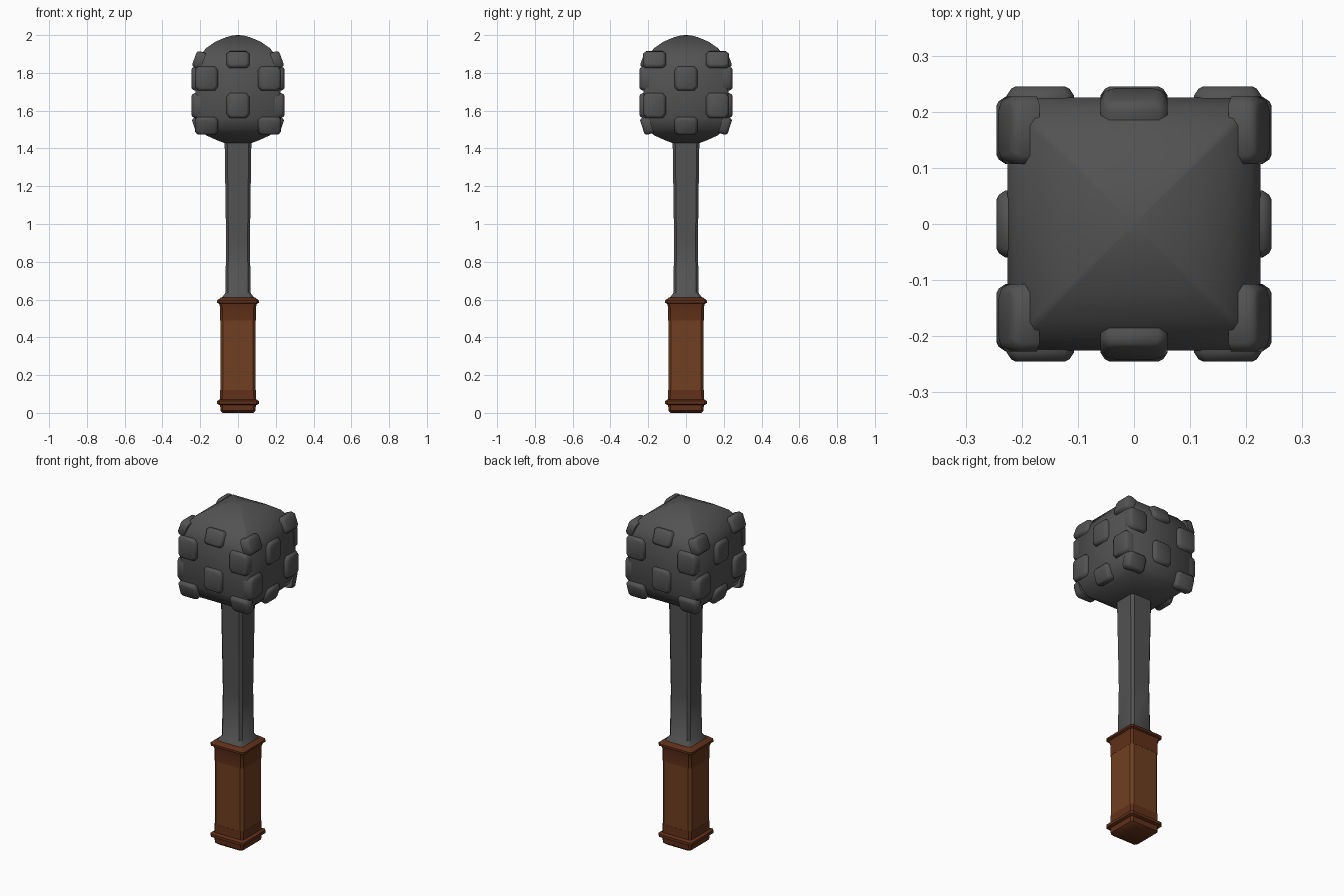
import bpy, bmesh, math
from mathutils import Matrix, Vector

if "Cube" in bpy.data.objects:
    bpy.data.objects.remove(bpy.data.objects["Cube"])


def material(name, rgb):
    m = bpy.data.materials.new(name)
    m.diffuse_color = (*rgb, 1)
    m.use_nodes = True
    m.node_tree.nodes["Principled BSDF"].inputs["Base Color"].default_value = m.diffuse_color
    return m


iron = material("dark_iron", (0.085, 0.085, 0.085))
leather = material("brown_grip", (0.16, 0.05, 0.015))
trim = material("red_brown_trim", (0.12, 0.03, 0.01))


def finish(name, bm, mat, angle):
    bmesh.ops.recalc_face_normals(bm, faces=bm.faces)
    me = bpy.data.meshes.new(name)
    bm.to_mesh(me)
    bm.free()
    ob = bpy.data.objects.new(name, me)
    bpy.context.collection.objects.link(ob)
    me.materials.append(mat)
    bpy.context.view_layer.objects.active = ob
    ob.select_set(True)
    bpy.ops.object.shade_smooth_by_angle(angle=math.radians(angle))
    ob.select_set(False)
    return ob


def skin(bm, rings):
    loops = [[bm.verts.new(p) for p in r] for r in rings]
    n = len(loops[0])
    for a, b in zip(loops, loops[1:]):
        for i in range(n):
            j = (i + 1) % n
            bm.faces.new((a[i], a[j], b[j], b[i]))
    bm.faces.new(loops[0][::-1])
    bm.faces.new(loops[-1])


def square_loft(name, profile, mat, chamfer=0.12, angle=40):
    # stacked squares with cut corners; profile holds (z, half width)
    bm = bmesh.new()
    rings = []
    for z, h in profile:
        k = h * (1 - chamfer)
        rings.append([(x, y, z) for x, y in (
            (h, -k), (h, k), (k, h), (-k, h), (-h, k), (-h, -k), (-k, -h), (k, -h))])
    skin(bm, rings)
    return finish(name, bm, mat, angle)


# handle: pommel, lower flange, grip, upper collar
square_loft("pommel", [(0, 0.08), (0.012, 0.093), (0.05, 0.095)], trim)
square_loft("lower_flange", [(0.042, 0.1), (0.048, 0.11), (0.064, 0.11), (0.072, 0.095),
                             (0.12, 0.094)], trim)
square_loft("grip", [(0.115, 0.093), (0.5, 0.093)], leather, 0.15)
square_loft("upper_collar", [(0.49, 0.094), (0.555, 0.094), (0.578, 0.1), (0.583, 0.11),
                             (0.595, 0.11), (0.61, 0.092)], trim)

# shaft with a flared foot
square_loft("shaft", [(0.59, 0.09), (0.61, 0.085), (0.635, 0.067), (0.9, 0.063),
                      (1.25, 0.068), (1.46, 0.071)], iron, 0.2)

# blocky head with domed top and tapered underside
square_loft("head", [(1.428, 0.07), (1.445, 0.115), (1.47, 0.17), (1.505, 0.206), (1.56, 0.225),
                     (1.83, 0.225), (1.88, 0.208), (1.93, 0.17), (1.965, 0.12),
                     (1.988, 0.065), (1.998, 0.03), (2.0, 0.004)], iron, 0.06, 60)

# studs in a checker pattern: z, surface distance, outward tilt, half height
rows = [(1.87, 0.212, 20, 0.046), (1.77, 0.225, 0, 0.064),
        (1.627, 0.225, 0, 0.066), (1.52, 0.213, -18, 0.048)]
bm = bmesh.new()
for side in range(4):
    turn = Matrix.Rotation(side * math.pi / 2, 4, 'Z')
    for r, (z, d, tilt, hv) in enumerate(rows):
        columns = (0,) if (r + side) % 2 == 0 else (-0.167, 0.167)
        for u in columns:
            place = (turn @ Matrix.Translation((u, -d, z))
                     @ Matrix.Rotation(math.radians(-tilt), 4, 'X'))
            rings = []
            for depth, inset in ((-0.03, 0), (0.004, 0), (0.016, 0.008), (0.02, 0.016)):
                a, b = 0.06 - inset, hv - inset * 0.8
                rings.append([place @ Vector((x, -depth, y)) for x, y in (
                    (a, -b * 0.7), (a, b * 0.7), (a * 0.75, b), (-a * 0.75, b),
                    (-a, b * 0.7), (-a, -b * 0.7), (-a * 0.75, -b), (a * 0.75, -b))])
            skin(bm, rings)
finish("head_studs", bm, iron, 50)
